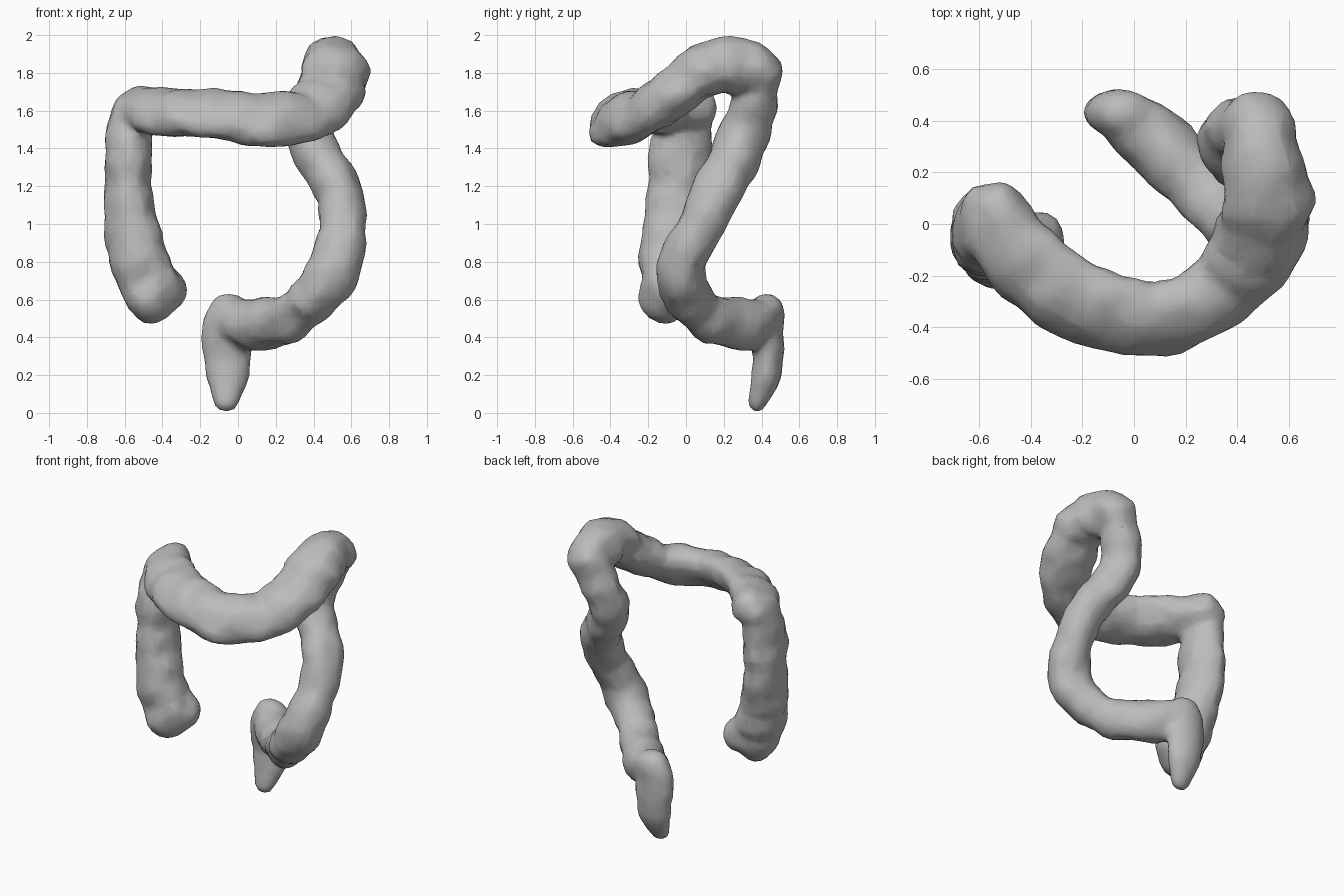
import bpy, bmesh, math
from mathutils import Vector, noise

cube = bpy.data.objects.get("Cube")
if cube:
    bpy.data.objects.remove(cube, do_unlink=True)

mat = bpy.data.materials.new("soft grey")
mat.use_nodes = True
grey = (0.5, 0.5, 0.5, 1)
mat.diffuse_color = grey
mat.node_tree.nodes["Principled BSDF"].inputs["Base Color"].default_value = grey

SIDES = 14
STEP = 0.045


def spline(points):
    """Evenly resampled smooth curve through (x, y, z, rx, ry, rz) points."""
    pts = [Vector(p) for p in points]
    pts = [2 * pts[0] - pts[1]] + pts + [2 * pts[-1] - pts[-2]]
    out = []
    for a, b, c, d in zip(pts, pts[1:], pts[2:], pts[3:]):
        n = max(2, round(Vector((c - b)[:3]).length / STEP))
        for i in range(n):
            t = i / n
            out.append(0.5 * (2 * b + (c - a) * t + (2 * a - 5 * b + 4 * c - d) * t * t
                              + (3 * b - a - 3 * c + d) * t ** 3))
    return out + [pts[-2]]


def tube(bm, points, lump=0.012, cap=0.5, tilt=0.0):
    """Lumpy closed tube; radii follow the world axes, tilt leans the section back."""
    path = spline(points)
    centres = [Vector(p[:3]) for p in path]
    radii = [Vector(p[3:]) for p in path]
    last = len(path) - 1
    rings, side = [], None

    def add_ring(c, r, u, v, scale):
        ring = []
        for k in range(SIDES):
            a = math.tau * k / SIDES
            d = u * math.cos(a) + v * math.sin(a)
            off = Vector(x * y for x, y in zip(d, r)) * scale
            off.z += tilt * off.y
            bump = noise.noise((c + off) * 7) * lump * 2 + noise.noise((c + off) * 15) * lump
            ring.append(bm.verts.new(c + off + d * bump))
        rings.append(ring)

    for i, (c, r) in enumerate(zip(centres, radii)):
        t = (centres[min(i + 1, last)] - centres[max(i - 1, 0)]).normalized()
        side = t.orthogonal() if side is None else side - t * side.dot(t)
        side.normalize()
        v = t.cross(side)
        length = Vector(x * y for x, y in zip(t, r)).length * cap
        caps = [(s, math.sqrt(1 - s * s)) for s in (0.97, 0.8, 0.45)]
        if i == 0:
            for s, w in caps:
                add_ring(c - t * length * s, r, side, v, w)
        pinch = 1.025 + 0.03 * math.sin(i * STEP * math.tau / 0.17)
        add_ring(c, r, side, v, pinch)
        if i == last:
            for s, w in reversed(caps):
                add_ring(c + t * length * s, r, side, v, w)
    for a, b in zip(rings, rings[1:]):
        for k in range(SIDES):
            j = (k + 1) % SIDES
            bm.faces.new((a[k], a[j], b[j], b[k]))
    bm.faces.new(rings[0][::-1])
    bm.faces.new(rings[-1])


bm = bmesh.new()

# Rising limb with its rounded lower pouch
tube(bm, [
    (-.46, -.12, .575, .125, .125, .13), (-.485, -.1, .7, .145, .145, .14),
    (-.545, -.08, .92, .145, .155, .13), (-.585, -.04, 1.15, .125, .165, .13),
    (-.58, -.03, 1.38, .12, .165, .13), (-.57, .015, 1.6, .105, .14, .12)], cap=0.8)
tube(bm, [
    (-.43, -.09, .68, .13, .13, .13), (-.35, -.055, .64, .095, .11, .105)], cap=0.8)

# Horizontal arch bowed to the front, climbing to the upper bend
tube(bm, [
    (-.53, .07, 1.61, .115, .1, .11), (-.48, -.07, 1.605, .155, .145, .12),
    (-.36, -.2, 1.595, .155, .155, .12), (-.18, -.315, 1.59, .15, .155, .12),
    (.02, -.365, 1.56, .14, .145, .13), (.2, -.345, 1.55, .14, .135, .135),
    (.36, -.235, 1.58, .155, .14, .14), (.47, -.09, 1.67, .175, .15, .155),
    (.51, .05, 1.785, .175, .16, .16), (.5, .2, 1.835, .165, .16, .15),
    (.485, .37, 1.82, .13, .13, .14)], cap=0.9, tilt=0.35)

# Falling limb
tube(bm, [
    (.48, .4, 1.83, .13, .11, .12), (.41, .365, 1.64, .125, .125, .12),
    (.375, .305, 1.48, .125, .135, .12), (.44, .25, 1.33, .125, .135, .12),
    (.535, .17, 1.18, .12, .135, .12), (.555, .08, 1.0, .125, .125, .12),
    (.525, -.01, .83, .13, .13, .13), (.47, -.025, .69, .14, .125, .14),
    (.37, .025, .58, .13, .13, .13)], lump=0.01, cap=0.6)

# Lower diagonal run to the back
tube(bm, [
    (.42, 0, .61, .12, .12, .125), (.29, .11, .52, .12, .12, .125),
    (.165, .24, .475, .125, .125, .13), (.055, .34, .465, .135, .125, .135),
    (-.02, .41, .5, .12, .1, .11)])

# Tapered end pointing down
tube(bm, [
    (-.04, .425, .55, .11, .09, .1), (-.06, .43, .42, .135, .09, .1),
    (-.055, .43, .3, .125, .08, .1), (-.055, .42, .18, .11, .075, .1),
    (-.065, .375, .06, .065, .045, .07)], lump=0.005, cap=0.8)

bmesh.ops.recalc_face_normals(bm, faces=bm.faces)
mesh = bpy.data.meshes.new("intestine_tube")
bm.to_mesh(mesh)
bm.free()
mesh.materials.append(mat)
obj = bpy.data.objects.new("intestine_tube", mesh)
bpy.context.collection.objects.link(obj)
bpy.ops.object.select_all(action="DESELECT")
obj.select_set(True)
bpy.context.view_layer.objects.active = obj

# Fuse the limbs into one continuous skin
remesh = obj.modifiers.new("fuse", "REMESH")
remesh.mode = "VOXEL"
remesh.voxel_size = 0.02
soften = obj.modifiers.new("soften", "SMOOTH")
soften.iterations = 2
thin = obj.modifiers.new("thin", "DECIMATE")
thin.ratio = 0.2
for name in ("fuse", "soften", "thin"):
    bpy.ops.object.modifier_apply(modifier=name)
bpy.ops.object.shade_smooth_by_angle(angle=math.radians(40))
